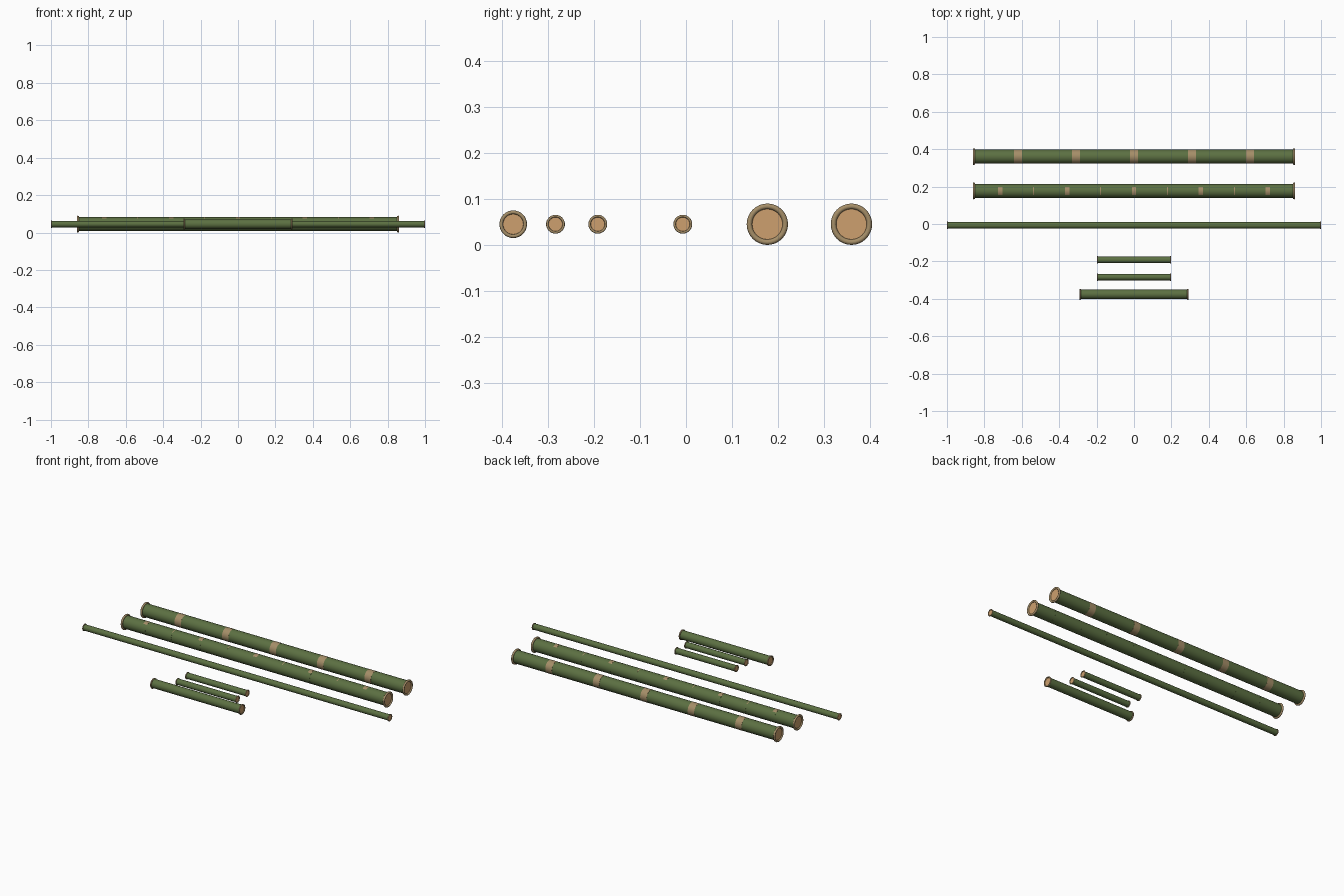
import bpy, math

if "Cube" in bpy.data.objects:
    bpy.data.objects.remove(bpy.data.objects["Cube"])

def mat(name, rgb):
    m = bpy.data.materials.new(name)
    lin = [(c / 255 / 12.92) if c < 11 else ((c / 255 + 0.055) / 1.055) ** 2.4 for c in rgb]
    m.diffuse_color = (*lin, 1)
    m.use_nodes = True
    m.node_tree.nodes["Principled BSDF"].inputs["Base Color"].default_value = m.diffuse_color
    return m

GREEN = mat("bamboo_green", (92, 112, 66))
TAN = mat("joint_tan", (165, 142, 104))
WOOD = mat("cut_wood", (205, 160, 110))
Z = 0.045

def finish(name, mats):
    ob = bpy.context.object
    ob.name = name
    for m in mats:
        ob.data.materials.append(m)
    bpy.ops.object.shade_smooth_by_angle(angle=math.radians(40))
    return ob

def cylinder(name, x, y, r, length, mats):
    bpy.ops.mesh.primitive_cylinder_add(vertices=32, radius=r, depth=length,
                                        location=(x, y, Z), rotation=(0, math.pi / 2, 0))
    ob = finish(name, mats)
    for p in ob.data.polygons:          # end caps take the second colour
        if len(mats) > 1 and abs(p.normal.z) > 0.9:
            p.material_index = 1
    return ob

def pole(name, y, half, r, ring_r, ring_t):
    """Capped stalk with a rounded rim at each end."""
    end = half - ring_t
    cylinder(name, 0, y, r, 2 * end, [GREEN, WOOD])
    for s in (-1, 1):
        bpy.ops.mesh.primitive_torus_add(major_radius=ring_r, minor_radius=ring_t,
                                         major_segments=32, minor_segments=10,
                                         location=(s * end, y, Z), rotation=(0, math.pi / 2, 0))
        finish(name + "_rim", [TAN])

# poles: name, y, half length, radius, rim radius, rim thickness
for args in [("banded_pole", 0.36, 0.862, 0.037, 0.039, 0.006),
             ("notched_pole", 0.177, 0.862, 0.037, 0.039, 0.006),
             ("long_rod", -0.007, 1.0, 0.0172, 0.0178, 0.0027),
             ("short_rod_a", -0.192, 0.198, 0.0172, 0.0178, 0.0027),
             ("short_rod_b", -0.284, 0.198, 0.0172, 0.0178, 0.0027),
             ("short_pole", -0.376, 0.292, 0.0252, 0.026, 0.004)]:
    pole(*args)

# full bands round the back pole
for i in range(-2, 3):
    cylinder("joint_band", i * 0.31, 0.36, 0.0375, 0.042, [TAN])

# thin marks on top of the second pole, wide and narrow in turn
for i in range(-4, 5):
    w = 0.024 if i % 2 == 0 else 0.005
    ob = cylinder("joint_mark", i * 0.179, 0.177, 0.0373, w, [TAN, GREEN])
    for p in ob.data.polygons:          # only the upward faces stay tan (local -x is up)
        p.material_index = 0 if -p.normal.x > 0.85 else 1
